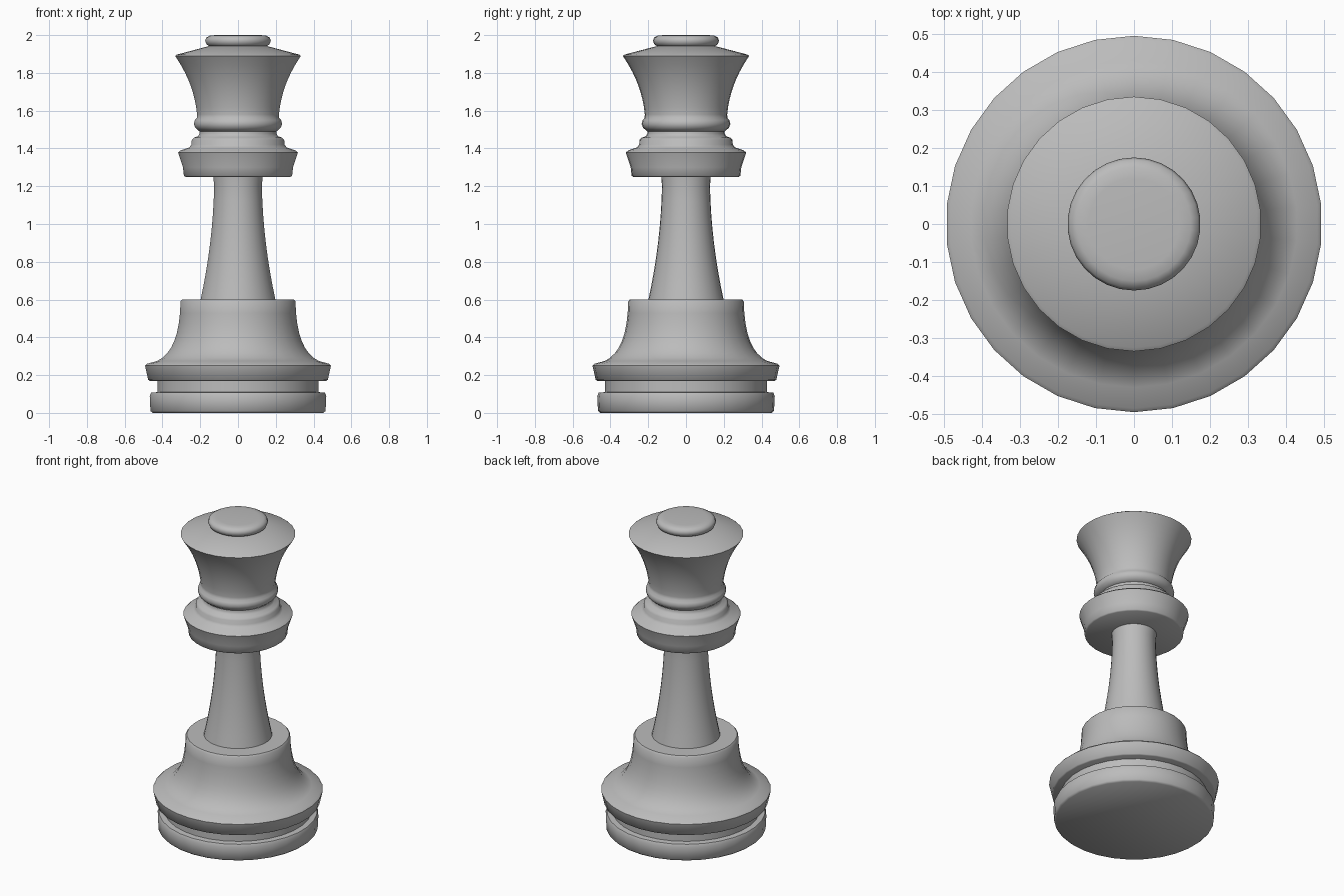
import bpy, bmesh, math
from mathutils import Vector

cube = bpy.data.objects.get("Cube")
if cube:
    bpy.data.objects.remove(cube, do_unlink=True)

SIDES = 30

grey = bpy.data.materials.new("plain grey")
grey.use_nodes = True
GREY = (0.5, 0.5, 0.5, 1)
grey.diffuse_color = GREY
grey.node_tree.nodes["Principled BSDF"].inputs["Base Color"].default_value = GREY


def turned_part(name, profile):
    """Turn a (radius, height) profile about the z axis and cap both ends."""
    bm = bmesh.new()
    rings = []
    for r, z in profile:
        ring = []
        for i in range(SIDES):
            a = math.pi / 2 + math.tau * i / SIDES
            ring.append(bm.verts.new((r * math.cos(a), r * math.sin(a), z)))
        rings.append(ring)
    for low, high in zip(rings, rings[1:]):
        for i in range(SIDES):
            j = (i + 1) % SIDES
            bm.faces.new((low[i], low[j], high[j], high[i]))
    bm.faces.new(rings[0][::-1])
    bm.faces.new(rings[-1])
    mesh = bpy.data.meshes.new(name)
    bm.to_mesh(mesh)
    bm.free()
    mesh.materials.append(grey)
    obj = bpy.data.objects.new(name, mesh)
    bpy.context.collection.objects.link(obj)
    bpy.ops.object.select_all(action='DESELECT')
    obj.select_set(True)
    bpy.context.view_layer.objects.active = obj
    bpy.ops.object.shade_smooth_by_angle(angle=math.radians(50))
    return obj


def curve(start, handle, end, steps=8):
    """Points of a quadratic curve, used for the concave flares."""
    a, b, c = Vector(start), Vector(handle), Vector(end)
    ts = [i / steps for i in range(steps + 1)]
    return [tuple(a * (1 - t) ** 2 + b * 2 * t * (1 - t) + c * t * t) for t in ts]


# Foot disc with a groove above it
turned_part("foot", [(0.455, 0), (0.466, 0.01), (0.47, 0.09), (0.462, 0.107),
                     (0.428, 0.11), (0.428, 0.18)])

# Wide rim and the concave skirt rising from it
turned_part("skirt", [(0.47, 0.17), (0.478, 0.175), (0.495, 0.25), (0.485, 0.26)]
            + curve((0.43, 0.275), (0.31, 0.33), (0.306, 0.59))
            + [(0.298, 0.6)])

# Slender tapering stem
turned_part("stem", curve((0.2, 0.595), (0.133, 0.9), (0.127, 1.2))
            + [(0.132, 1.26)])

# Stepped collar
turned_part("collar", [(0.28, 1.25), (0.288, 1.256), (0.293, 1.30), (0.319, 1.378),
                       (0.305, 1.39), (0.26, 1.405), (0.248, 1.42), (0.246, 1.445),
                       (0.235, 1.457), (0.212, 1.465), (0.205, 1.48), (0.205, 1.51)])

# Neck ring and flared head
turned_part("head", [(0.205, 1.49), (0.228, 1.51), (0.235, 1.53), (0.23, 1.55),
                     (0.219, 1.562)]
            + curve((0.218, 1.58), (0.232, 1.735), (0.325, 1.875))
            + [(0.335, 1.89), (0.325, 1.897), (0.15, 1.943)])

# Rounded button on top
turned_part("top_button", [(0.15, 1.94), (0.167, 1.95), (0.175, 1.97),
                           (0.169, 1.987), (0.15, 1.997), (0.12, 2.0)])
